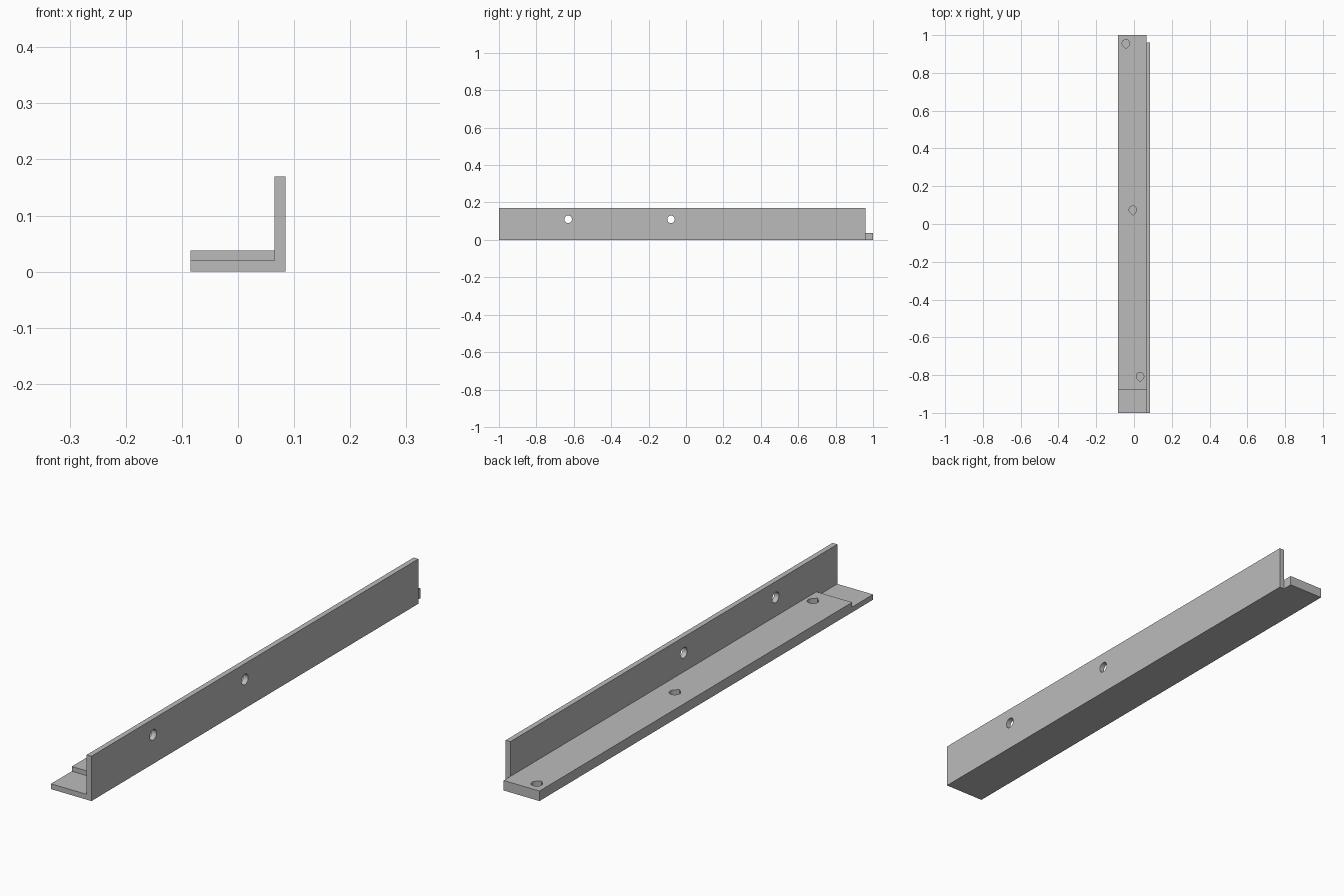
import bpy
import bmesh
from math import cos, sin, pi, radians, sqrt
from mathutils import Vector

cube = bpy.data.objects.get("Cube")
if cube:
    bpy.data.objects.remove(cube, do_unlink=True)

grey = bpy.data.materials.new("plain grey")
grey.use_nodes = True
colour = (0.5, 0.5, 0.5, 1)
grey.diffuse_color = colour
grey.node_tree.nodes["Principled BSDF"].inputs["Base Color"].default_value = colour


def prism(name, outline, sweep):
    """Extrude a closed outline of 3D points along a vector."""
    bm = bmesh.new()
    face = bm.faces.new([bm.verts.new(p) for p in outline])
    grown = bmesh.ops.extrude_face_region(bm, geom=[face])["geom"]
    moved = [v for v in grown if isinstance(v, bmesh.types.BMVert)]
    bmesh.ops.translate(bm, verts=moved, vec=Vector(sweep))
    bmesh.ops.recalc_face_normals(bm, faces=bm.faces)
    mesh = bpy.data.meshes.new(name)
    bm.to_mesh(mesh)
    bm.free()
    mesh.materials.append(grey)
    obj = bpy.data.objects.new(name, mesh)
    bpy.context.collection.objects.link(obj)
    return obj


def combine(target, other, operation):
    mod = target.modifiers.new(other.name, "BOOLEAN")
    mod.operation = operation
    mod.solver = "EXACT"
    mod.object = other
    bpy.context.view_layer.objects.active = target
    bpy.ops.object.modifier_apply(modifier=mod.name)
    bpy.data.objects.remove(other, do_unlink=True)


LEFT, INNER, RIGHT = -0.085, 0.065, 0.085
R = 0.02

# Stepped base plate and upright flange, joined into one angle bracket
base = [(-1, 0), (1, 0), (1, 0.038), (-0.875, 0.038), (-0.875, 0.02), (-1, 0.02)]
bracket = prism("angle_bracket", [(LEFT, y, z) for y, z in base], (INNER - LEFT, 0, 0))
side = [(-1, 0), (0.96, 0), (0.96, 0.17), (-1, 0.17)]
flange = prism("upright_flange", [(INNER, y, z) for y, z in side], (RIGHT - INNER, 0, 0))
combine(bracket, flange, "UNION")

# Round holes through the flange
for y in (-0.63, -0.08):
    ring = [(INNER - 0.02, y + R * cos(a), 0.11 + R * sin(a))
            for a in (2 * pi * i / 32 for i in range(32))]
    combine(bracket, prism("round_cutter", ring, (0.06, 0, 0)), "DIFFERENCE")

# Blind teardrop holes in the base, pointing to the front
for x, y in ((-0.043, 0.956), (-0.006, 0.075), (0.032, -0.806)):
    drop = [(x + R * cos(a), y + R * sin(a), 0.01)
            for a in (radians(-45 + 270 * i / 24) for i in range(25))]
    drop.append((x, y - R * sqrt(2), 0.01))
    combine(bracket, prism("teardrop_cutter", drop, (0, 0, 0.05)), "DIFFERENCE")

# Smooth hole walls, crisp edges elsewhere
bpy.ops.object.select_all(action="DESELECT")
bracket.select_set(True)
bpy.context.view_layer.objects.active = bracket
bpy.ops.object.shade_smooth_by_angle(angle=radians(30))
